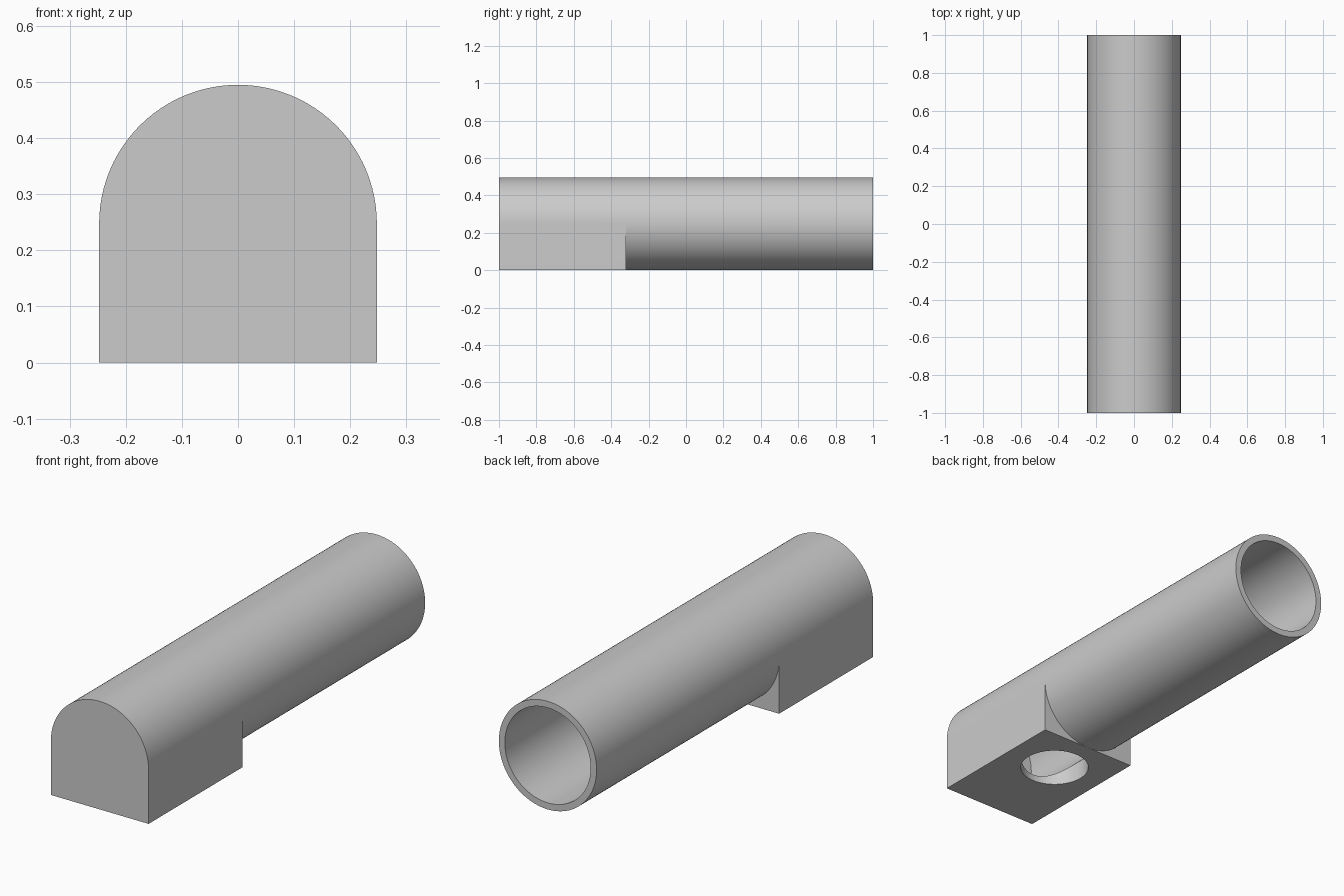
import bpy, bmesh, math
from mathutils import Matrix

cube = bpy.data.objects.get("Cube")
if cube:
    bpy.data.objects.remove(cube, do_unlink=True)

R = 0.2475                 # outer radius, also the height of the tube axis
WALL = 0.03
FRONT, STEP, BACK = -1.0, -0.32, 1.0
HOLE_Y, HOLE_R = -0.55, 0.15
N = 48                     # segments per half circle

grey = bpy.data.materials.new("light_grey")
grey.use_nodes = True
colour = (0.6, 0.6, 0.6, 1)
grey.diffuse_color = colour
grey.node_tree.nodes["Principled BSDF"].inputs["Base Color"].default_value = colour


def finish(name, bm):
    bmesh.ops.recalc_face_normals(bm, faces=bm.faces)
    mesh = bpy.data.meshes.new(name)
    bm.to_mesh(mesh)
    bm.free()
    mesh.materials.append(grey)
    obj = bpy.data.objects.new(name, mesh)
    bpy.context.collection.objects.link(obj)
    return obj


def cylinder(name, radius, length, matrix):
    bm = bmesh.new()
    bmesh.ops.create_cone(bm, cap_ends=True, segments=2 * N, radius1=radius,
                          radius2=radius, depth=length, matrix=matrix)
    return finish(name, bm)


# Solid body: arched block at the front running into a round tube
bm = bmesh.new()


def half_arc(y, start):
    """Half circle of vertices about the tube axis, from the start angle."""
    return [bm.verts.new((R * math.cos(start + math.pi * i / N), y,
                          R + R * math.sin(start + math.pi * i / N)))
            for i in range(N + 1)]


def lower_arc(y, upper):
    """Lower half circle that shares its end vertices with the upper one."""
    arc = half_arc(y, math.pi)
    for spare in (arc[0], arc[-1]):
        bm.verts.remove(spare)
    return [upper[-1]] + arc[1:-1] + [upper[0]]


def skin(a, b):
    for i in range(len(a) - 1):
        bm.faces.new((a[i], a[i + 1], b[i + 1], b[i]))


tops = [half_arc(y, 0) for y in (FRONT, STEP, BACK)]
lows = [lower_arc(y, top) for y, top in zip((STEP, BACK), tops[1:])]
skin(tops[0], tops[1])
skin(tops[1], tops[2])
skin(lows[0], lows[1])
bm.faces.new(tops[2] + lows[1][1:-1])

# Square lower half of the block
fl, bl, br, fr = [bm.verts.new((x, y, 0)) for x, y in
                  ((R, FRONT), (R, STEP), (-R, STEP), (-R, FRONT))]
bottom = lows[0][N // 2]
bm.faces.new(tops[0] + [fr, fl])
bm.faces.new((fl, bl, bottom, br, fr))
bm.faces.new((tops[0][0], tops[1][0], bl, fl))
bm.faces.new((tops[0][-1], tops[1][-1], br, fr))
bm.faces.new(lows[0][:N // 2 + 1] + [br])
bm.faces.new(lows[0][N // 2:] + [bl])
body = finish("tube_with_block", bm)

# Blind bore from the back, and a round opening through the underside
bore_front, bore_back = FRONT + WALL, BACK + 0.1
bore = cylinder("bore_cutter", R - WALL, bore_back - bore_front,
                Matrix.Translation((0, (bore_front + bore_back) / 2, R))
                @ Matrix.Rotation(math.pi / 2, 4, "X"))
hole = cylinder("hole_cutter", HOLE_R, R + 0.1,
                Matrix.Translation((0, HOLE_Y, (R - 0.1) / 2)))

bpy.context.view_layer.objects.active = body
for cutter in (bore, hole):
    mod = body.modifiers.new(cutter.name, "BOOLEAN")
    mod.operation = "DIFFERENCE"
    mod.solver = "EXACT"
    mod.object = cutter
    bpy.ops.object.modifier_apply(modifier=mod.name)
    bpy.data.objects.remove(cutter, do_unlink=True)

bpy.ops.object.select_all(action="DESELECT")
body.select_set(True)
bpy.ops.object.shade_smooth_by_angle(angle=math.radians(30))
